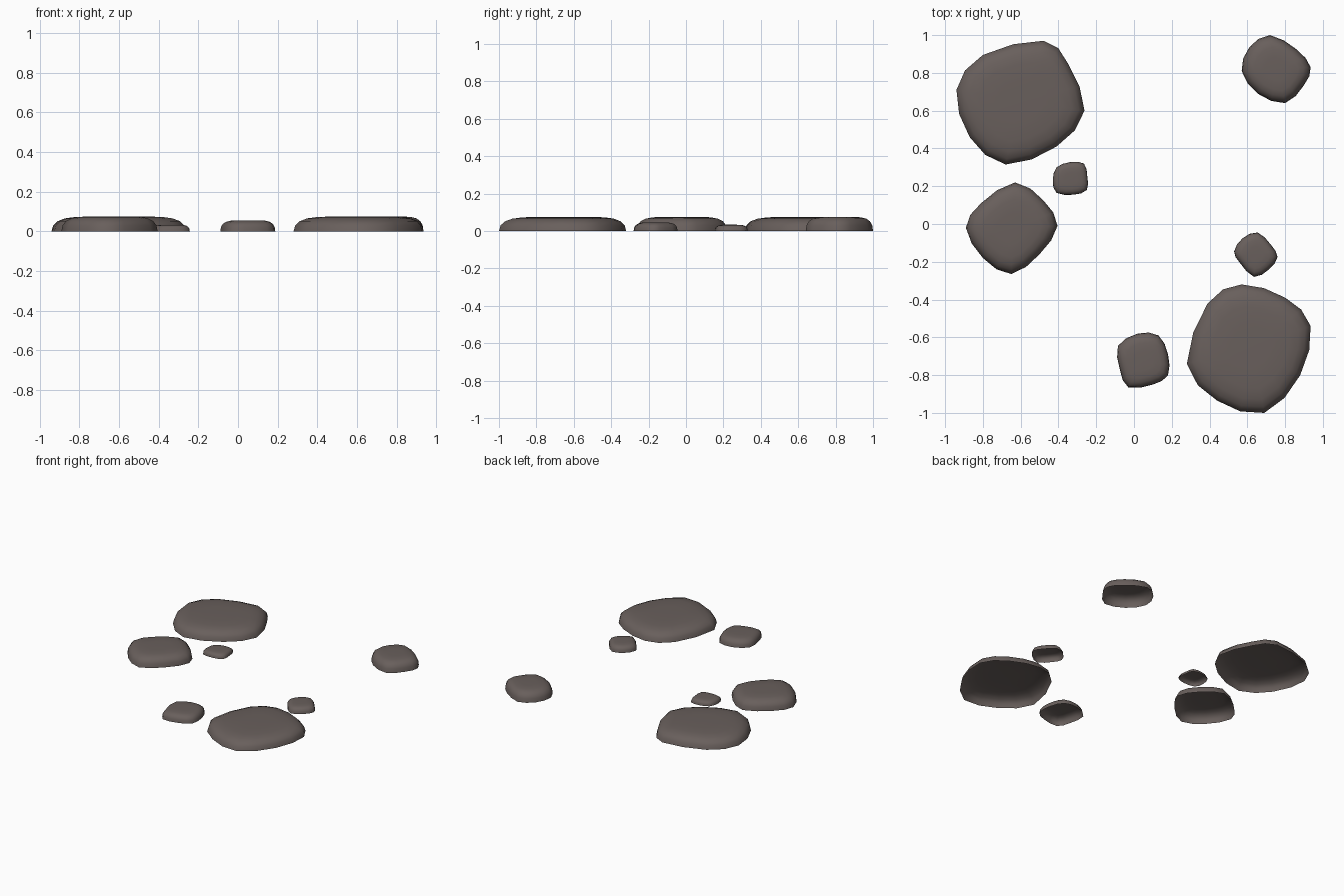
import bpy, bmesh
from mathutils import Vector

if "Cube" in bpy.data.objects:
    bpy.data.objects.remove(bpy.data.objects["Cube"])

# height and eight outline points (clockwise) for each stepping stone
STONES = {
    "large_stone_back": (0.075, [(-.48, .97), (-.35, .85), (-.262, .60), (-.41, .41),
                                 (-.68, .315), (-.87, .46), (-.94, .71), (-.80, .895)]),
    "large_stone_front": (0.075, [(.57, -.32), (.80, -.39), (.935, -.54), (.88, -.80),
                                  (.69, -1.0), (.44, -.935), (.28, -.74), (.39, -.42)]),
    "medium_stone_left": (0.075, [(-.63, .22), (-.48, .125), (-.405, -.01), (-.50, -.16),
                                  (-.65, -.265), (-.80, -.18), (-.89, -.02), (-.81, .11)]),
    "medium_stone_right": (0.075, [(.72, 1.0), (.86, .925), (.935, .83), (.90, .735),
                                   (.80, .64), (.655, .69), (.57, .81), (.61, .935)]),
    "pebble_back": (0.033, [(-.41, .30), (-.34, .327), (-.265, .32), (-.247, .25),
                            (-.25, .18), (-.32, .155), (-.41, .165), (-.43, .23)]),
    "pebble_right": (0.045, [(.655, -.045), (.725, -.11), (.76, -.175), (.715, -.24),
                             (.635, -.28), (.56, -.205), (.53, -.145), (.575, -.075)]),
    "pebble_front": (0.055, [(.02, -.58), (.13, -.59), (.18, -.69), (.18, -.80),
                             (.10, -.85), (-.03, -.865), (-.075, -.77), (-.085, -.645)]),
}

# worn edge profile: (outline scale, fraction of height)
PROFILE = [(1.0, 0), (.975, .40), (.91, .68), (.80, .87), (.64, .97), (.35, 1.0)]

mat = bpy.data.materials.new("stone")
mat.diffuse_color = (.14, .115, .107, 1)
mat.use_nodes = True
mat.node_tree.nodes["Principled BSDF"].inputs["Base Color"].default_value = mat.diffuse_color


def rounded(points):
    """Double the outline points along a smooth closed curve."""
    p = [Vector(q) for q in points]
    n = len(p)
    out = []
    for i in range(n):
        a, b, c, d = p[i - 1], p[i], p[(i + 1) % n], p[(i + 2) % n]
        out += [b, (9 * (b + c) - a - d) / 16]
    return out


def stone(name, height, points):
    outline = rounded(points)
    centre = sum(outline, Vector((0, 0))) / len(outline)
    bm = bmesh.new()
    rings = []
    for s, h in PROFILE:
        ring = [centre + (p - centre) * s for p in outline]
        rings.append([bm.verts.new((p.x, p.y, h * height)) for p in ring])
    n = len(outline)
    # domed shell, open underneath
    for lo, hi in zip(rings, rings[1:]):
        for i in range(n):
            j = (i + 1) % n
            bm.faces.new((lo[j], lo[i], hi[i], hi[j]))
    top = bm.verts.new((centre.x, centre.y, height))
    for i in range(n):
        bm.faces.new((rings[-1][(i + 1) % n], rings[-1][i], top))
    for f in bm.faces:
        f.smooth = True
    me = bpy.data.meshes.new(name)
    bm.to_mesh(me)
    bm.free()
    me.materials.append(mat)
    bpy.context.collection.objects.link(bpy.data.objects.new(name, me))


for name, (height, points) in STONES.items():
    stone(name, height, points)
